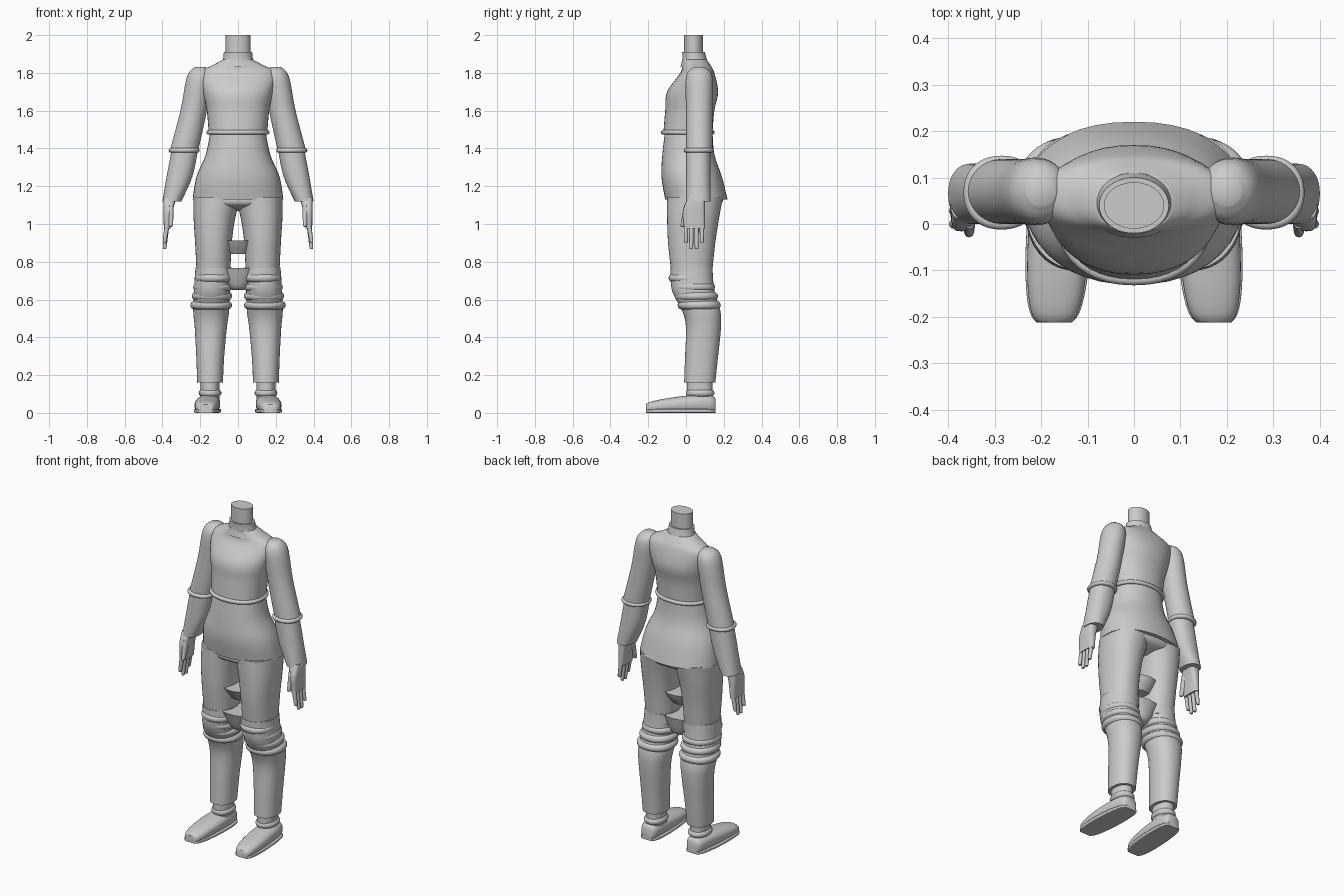
import bpy, bmesh
from math import sin, cos, pi, tau, radians, copysign

if "Cube" in bpy.data.objects:
    bpy.data.objects.remove(bpy.data.objects["Cube"], do_unlink=True)

colour = (0.6, 0.6, 0.6, 1)
grey = bpy.data.materials.new("plain grey")
grey.use_nodes = True
grey.diffuse_color = colour
grey.node_tree.nodes["Principled BSDF"].inputs["Base Color"].default_value = colour


def section(at, width, x=0, front=0, back=.14):
    """One rounded cross-section: position, centre x, width, near and far edge."""
    return (at, x, width, front, back)


def spline(rows, steps):
    """Smooth the cross-sections with a Catmull-Rom curve."""
    smooth = []
    last = len(rows) - 1
    for i in range(last):
        before, start, end, after = (rows[min(max(i + k, 0), last)] for k in (-1, 0, 1, 2))
        for step in range(steps):
            t = step / steps
            smooth.append([
                q + t / 2 * (r - p + t * (2 * p - 5 * q + 4 * r - w + t * (3 * (q - r) + w - p)))
                for p, q, r, w in zip(before, start, end, after)])
    return smooth + [rows[last]]


def loft(name, rows, power=2.2, sides=40, steps=5, along_y=False, mirror=False):
    """Skin the cross-sections into a closed solid, optionally mirrored to the other side."""
    bm = bmesh.new()
    rings = []
    for at, x, width, front, back in spline(rows, steps):
        ring = []
        for k in range(sides):
            c, s = cos(tau * k / sides), sin(tau * k / sides)
            across = x + width / 2 * copysign(abs(c) ** (2 / power), c)
            deep = (front + back + (back - front) * copysign(abs(s) ** (2 / power), s)) / 2
            ring.append(bm.verts.new((across, at, deep) if along_y else (across, deep, at)))
        rings.append(ring)
    for low, high in zip(rings, rings[1:]):
        for k in range(sides):
            n = (k + 1) % sides
            bm.faces.new((low[k], low[n], high[n], high[k]))
    bm.faces.new(rings[0])
    bm.faces.new(rings[-1])
    bmesh.ops.recalc_face_normals(bm, faces=bm.faces)
    mesh = bpy.data.meshes.new(name)
    bm.to_mesh(mesh)
    bm.free()
    mesh.shade_smooth()
    mesh.set_sharp_from_angle(angle=radians(45))
    mesh.materials.append(grey)
    obj = bpy.data.objects.new(name, mesh)
    bpy.context.collection.objects.link(obj)
    if mirror:
        obj.modifiers.new("Mirror", "MIRROR")


def roll(name, thickness, middle, mirror=False):
    """A puffed band of cloth that bulges around a cross-section."""
    at, x, width, front, back = middle
    rows = []
    for i in range(-4, 5):
        angle = pi / 2 * i / 4
        bulge = thickness * cos(angle)
        rows.append(section(at + thickness * sin(angle), width + 2 * bulge, x, front - bulge, back + bulge))
    loft(name, rows, steps=2, mirror=mirror)


# Neck and collar
loft("neck", [section(at=z, width=.13, front=-.01, back=.09) for z in (1.8, 2)], power=2)
loft("collar", [section(at=1.83, width=.2, front=-.03, back=.12),
                section(at=1.87, width=.16, front=-.02, back=.11),
                section(at=1.91, width=.15, front=-.02, back=.1)], power=2)

# Sweater body with a rolled hem
loft("sweater", [section(at=1.48, width=.31, front=-.12),
                 section(at=1.6, width=.33, front=-.11, back=.15),
                 section(at=1.7, width=.37, front=-.1, back=.17),
                 section(at=1.8, width=.4, front=-.03, back=.15),
                 section(at=1.84, width=.27, front=-.02, back=.13),
                 section(at=1.87, width=.16, front=-.02, back=.11)])
roll("sweater_hem", .012, section(at=1.485, width=.31, front=-.12))

# Shirt tail flaring over the hips
loft("shirt_tail", [section(at=1.13, width=.48, front=-.11, back=.22),
                    section(at=1.25, width=.44, front=-.13, back=.19),
                    section(at=1.37, width=.34, front=-.125, back=.15),
                    section(at=1.5, width=.29, front=-.11)])

# Sleeves: rounded shoulder, rolled cuff and narrow forearm
loft("upper_sleeve", [section(at=1.39, x=.285, width=.15),
                      section(at=1.6, x=.235, width=.14),
                      section(at=1.78, x=.205, width=.13),
                      section(at=1.83, x=.2, width=.06, front=.04, back=.1)], power=2, mirror=True)
roll("sleeve_cuff", .012, section(at=1.39, x=.285, width=.14, back=.135), mirror=True)
loft("forearm_sleeve", [section(at=1.12, x=.35, width=.1, back=.13),
                        section(at=1.25, x=.31, width=.136, back=.13),
                        section(at=1.4, x=.28, width=.14, back=.13)], mirror=True)

# Hands: flat palm, thumb along its front edge, four fingers
loft("palm", [section(at=.975, x=.375, width=.035, front=-.01, back=.1),
              section(at=1.07, x=.37, width=.05, front=-.015, back=.1),
              section(at=1.14, x=.36, width=.07, front=.01, back=.1)], power=3.5, sides=24, mirror=True)
loft("thumb", [section(at=.985, x=.355, width=.012, front=-.025, back=-.01),
               section(at=1, x=.355, width=.022, front=-.028, back=0),
               section(at=1.1, x=.355, width=.03, front=-.01, back=.04)], sides=16, mirror=True)
for i, finger in enumerate(("index", "middle", "ring", "little")):
    y = .028 * i
    tip = .87 if finger in ("middle", "ring") else .9
    loft(finger + "_finger", [section(at=tip, x=.388, width=.01, front=y - .005, back=y + .005),
                              section(at=tip + .01, x=.388, width=.02, front=y - .01, back=y + .01),
                              section(at=1, x=.375, width=.025, front=y - .012, back=y + .012)],
         sides=12, mirror=True)

# Trousers: seat, thighs and shins
loft("trouser_seat", [section(at=1.07, width=.2, front=0, back=.1),
                      section(at=1.1, width=.42, front=-.09, back=.18),
                      section(at=1.14, width=.47, front=-.1, back=.2)])
loft("thigh", [section(at=.76, x=.13, width=.18, front=-.08),
               section(at=.9, x=.13, width=.194, front=-.095, back=.155),
               section(at=1.03, x=.125, width=.22, front=-.1, back=.175),
               section(at=1.14, x=.11, width=.25, front=-.1, back=.195)], mirror=True)
loft("shin", [section(at=.16, x=.148, width=.136, front=-.01, back=.155),
              section(at=.3, x=.147, width=.148, front=-.005, back=.17),
              section(at=.45, x=.144, width=.17, back=.185),
              section(at=.54, x=.142, width=.19, front=-.02, back=.182),
              section(at=.65, x=.138, width=.19, front=-.075, back=.15),
              section(at=.77, x=.13, width=.19, front=-.08)], mirror=True)

# Gathered cloth stacked over the knees, leaning back towards the shin
for i in range(4):
    roll(f"knee_fold_{i + 1}", .022,
         section(at=.57 + .048 * i, x=.142 - .004 * i, width=.176 - .007 * i,
                 front=-.022 - .016 * i, back=.162 - .015 * i), mirror=True)
loft("knee_band", [section(at=z, x=.128, width=.196, front=-.083) for z in (.71, .768)], mirror=True)

# Cloth folds bridging the legs
loft("upper_fold", [section(at=.84, width=.12, front=-.02, back=.09),
                    section(at=.88, width=.17, front=-.05, back=.12),
                    section(at=.912, width=.21, front=-.07, back=.135)], power=2)
loft("lower_fold", [section(at=.65, width=.06, back=.07),
                    section(at=.67, width=.12, front=-.03, back=.1),
                    section(at=.768, width=.24, front=-.07, back=.13)])

# Ankles with a soft sock roll
loft("ankle", [section(at=z, x=.148, width=.1, front=.005) for z in (.07, .2)], mirror=True)
roll("sock_roll", .02, section(at=.105, x=.148, width=.08, front=.02, back=.13), mirror=True)


def shoe_layer(name, outset, height, rise, power):
    """Lengthwise sections with rounded toe and heel, rising towards the heel."""
    rows = []
    for i in range(1, 16):
        angle = pi * i / 16
        along = (1 - cos(angle)) / 2
        taper = sin(angle) ** .4
        rows.append(section(at=-.216 + .377 * along, x=.172 - .02 * along, width=(.132 + outset) * taper,
                            front=0, back=(height + rise * along) * taper ** .6))
    loft(name, rows, power=power, steps=2, along_y=True, mirror=True)


# Shoes
shoe_layer("shoe", outset=0, height=.065, rise=.045, power=2.5)
shoe_layer("sole", outset=.008, height=.022, rise=0, power=6)
